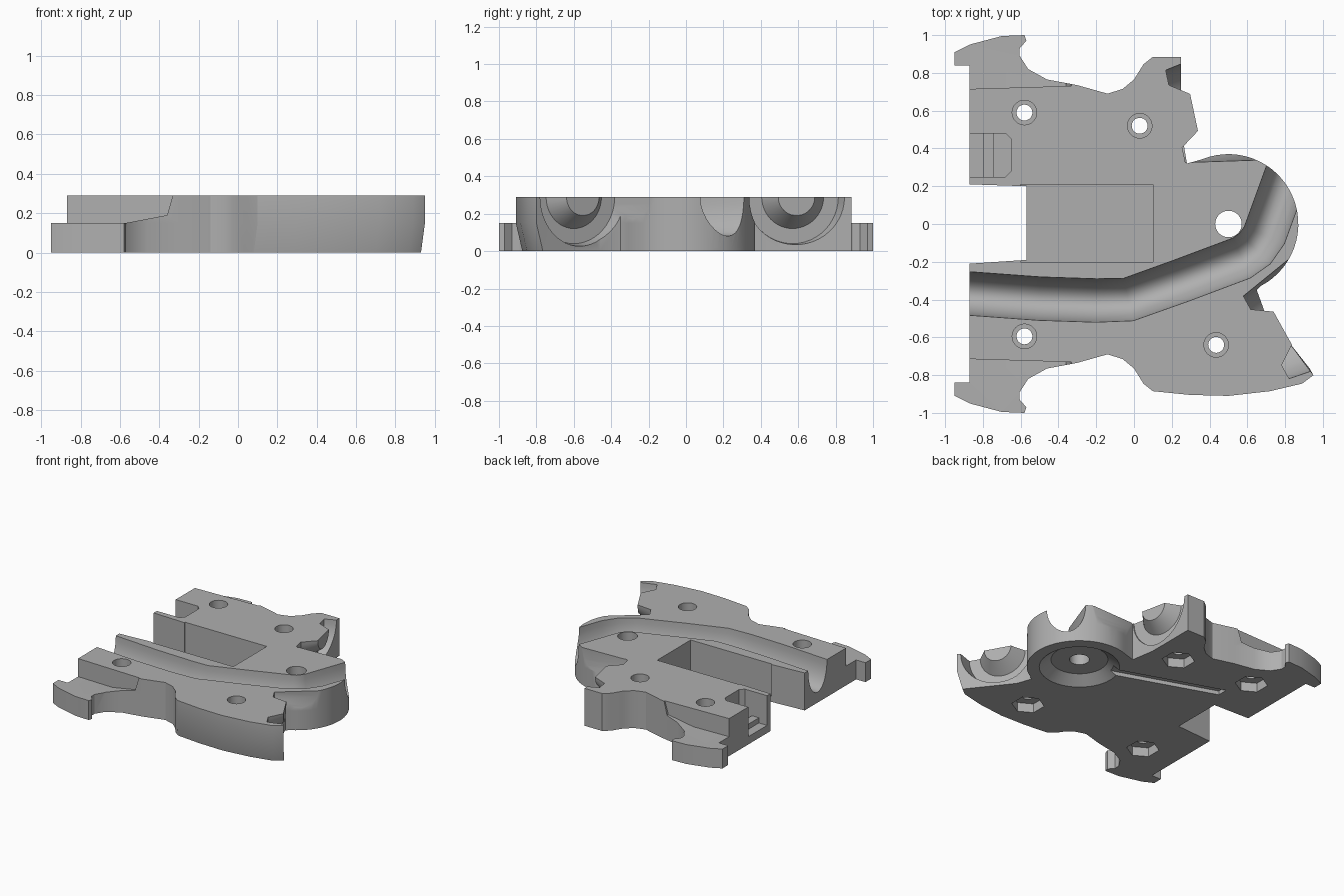
import bpy, bmesh, math
from mathutils import Matrix, Vector

cube = bpy.data.objects.get("Cube")
if cube:
    bpy.data.objects.remove(cube, do_unlink=True)

grey = bpy.data.materials.new("plain_grey")
grey.use_nodes = True
GREY = (0.43, 0.43, 0.43, 1)
grey.diffuse_color = GREY
grey.node_tree.nodes["Principled BSDF"].inputs["Base Color"].default_value = GREY

TOP = 0.29


def finish(bm, name):
    bmesh.ops.recalc_face_normals(bm, faces=bm.faces[:])
    mesh = bpy.data.meshes.new(name)
    bm.to_mesh(mesh)
    bm.free()
    mesh.materials.append(grey)
    ob = bpy.data.objects.new(name, mesh)
    bpy.context.collection.objects.link(ob)
    return ob


def loft(name, rings):
    """Closed solid through a list of equal-length vertex rings."""
    bm = bmesh.new()
    rows = [[bm.verts.new(p) for p in ring] for ring in rings]
    n = len(rows[0])
    for a, b in zip(rows, rows[1:]):
        for i in range(n):
            j = (i + 1) % n
            bm.faces.new((a[i], a[j], b[j], b[i]))
    bm.faces.new(rows[0])
    bm.faces.new(rows[-1])
    return finish(bm, name)


def prism(name, pts, z0, z1):
    return loft(name, [[(x, y, z) for x, y in pts] for z in (z0, z1)])


def box(name, x0, x1, y0, y1, z0, z1):
    return prism(name, [(x0, y0), (x1, y0), (x1, y1), (x0, y1)], z0, z1)


def cone(name, start, direction, r0, r1, length, sides=48, clip=False):
    bm = bmesh.new()
    d = Vector(direction).normalized()
    place = Matrix.Translation(Vector(start) + d * length / 2) @ d.to_track_quat("Z", "Y").to_matrix().to_4x4()
    bmesh.ops.create_cone(bm, cap_ends=True, segments=sides, radius1=r0, radius2=r1, depth=length, matrix=place)
    if clip:
        cut = bmesh.ops.bisect_plane(bm, geom=bm.verts[:] + bm.edges[:] + bm.faces[:],
                                     plane_co=(0, 0, TOP), plane_no=(0, 0, 1), clear_outer=True)
        bmesh.ops.contextual_create(bm, geom=[e for e in cut["geom_cut"] if isinstance(e, bmesh.types.BMEdge)])
    return finish(bm, name)


def apply_bool(tool, op="DIFFERENCE"):
    mod = body.modifiers.new(tool.name, "BOOLEAN")
    mod.operation, mod.solver, mod.object = op, "EXACT", tool
    bpy.context.view_layer.objects.active = body
    bpy.ops.object.modifier_apply(modifier=mod.name)
    bpy.data.objects.remove(tool, do_unlink=True)


# Body outline: the hooked ear and waist are shared by both sides
ear = [(-.87, .84), (-.95, .84), (-.95, .91), (-.87, .95), (-.7, .995), (-.58, 1), (-.57, .97),
       (-.605, .93), (-.605, .89), (-.56, .82), (-.46, .765), (-.3, .735), (-.14, .69),
       (-.06, .715), (0, .765), (.05, .845), (.1, .885)]
boss = [(.5 + .37 * math.cos(math.radians(a)), .37 * math.sin(math.radians(a))) for a in range(112, -68, -6)]
outline = ear + [(.25, .885), (.25, .5), (.28, .32)] + boss
outline += [(.65, -.35), (.69, -.46), (.95, -.8), (.89, -.845), (.72, -.885), (.5, -.91), (.3, -.905)]
outline += [(x, -y) for x, y in reversed(ear)]
outline += [(-.87, -.21), (-.57, -.19), (-.57, .2), (-.87, .21)]


def lower(x, y):
    """Undercut of the front arm below mid height."""
    return (x - .02, y + .035, 0) if x > .04 and y < -.75 else (x, y, 0)


body = loft("housing_half", [[lower(x, y) for x, y in outline],
                             [(x, y, .15) for x, y in outline],
                             [(x, y, TOP) for x, y in outline]])

# Lowered ears with a ramp toward the waist
ramp = [(-1.1, .15), (-.57, .15), (-.36, .19), (-.3, .4), (-1.1, .4)]
for s in (1, -1):
    apply_bool(loft("ear_step", [[(x, s * (.715 + .03 * (x + .87)), z) for x, z in ramp],
                                 [(x, s * 1.1, z) for x, z in ramp]]))

# Flared socket with a tapered plug on each arm tip
for x, y, deg in ((.22, .57, 12), (.7, -.6, 29)):
    d = Vector((math.cos(math.radians(deg)), math.sin(math.radians(deg)), 0))
    base = Vector((x, y, TOP))
    apply_bool(cone("socket", base, d, .25, .33, .45))
    apply_bool(cone("plug", base - d * .03, d, .19, .1, .13, clip=True), "UNION")

# Long cable groove sweeping across the top
path = [(-1, -.365), (-.87, -.368), (-.5, -.395), (-.2, -.405), (-.03, -.4), (.25, -.3),
        (.57, -.18), (.64, -.13), (.69, -.06), (.81, .27), (.92, .58)]
path = [Vector(p) for p in path]
rings = []
for i, p in enumerate(path):
    t = (path[min(i + 1, len(path) - 1)] - path[max(i - 1, 0)]).normalized()
    side = Vector((-t.y, t.x))
    ring = []
    for k in range(32):
        a = math.tau * k / 32
        q = p + side * .115 * math.cos(a)
        ring.append((q.x, q.y, TOP + .21 * math.sin(a)))
    rings.append(ring)
apply_bool(loft("cable_groove", rings))

# Central tray and clip pocket with its small ridge
apply_bool(box("tray", -.6, .1, -.2, .21, .045, .4))
clip = [(-1, .25), (-.68, .25), (-.65, .28), (-.65, .45), (-.68, .48), (-1, .48)]
apply_bool(prism("clip_pocket", clip, .06, .4))
apply_bool(box("clip_ridge", -.8, -.74, .24, .49, .04, .1), "UNION")

# Screw holes: counterbore above, hexagonal nut recess below
for x, y in ((-.58, .59), (.03, .52), (-.58, -.595), (.435, -.64)):
    apply_bool(cone("screw_hole", (x, y, -.1), (0, 0, 1), .042, .042, .6, 32))
    apply_bool(cone("counterbore", (x, y, .2), (0, 0, 1), .065, .065, .3, 32))
    apply_bool(cone("nut_recess", (x, y, -.1), (0, 0, 1), .115, .115, .17, 6))

# Pivot hole, conical recess and wire channel underneath
apply_bool(cone("pivot_hole", (.5, 0, -.1), (0, 0, 1), .07, .07, .6))
apply_bool(cone("pivot_recess", (.5, 0, -.02), (0, 0, 1), .31, .2, .08))
apply_bool(prism("wire_channel", [(.3, .05), (.3, .13), (-.5, .41), (-.5, .33)], -.05, .03))

# Smooth curved walls, keep the machined edges sharp
bpy.ops.object.select_all(action="DESELECT")
body.select_set(True)
bpy.context.view_layer.objects.active = body
bpy.ops.object.shade_smooth_by_angle(angle=math.radians(30))
